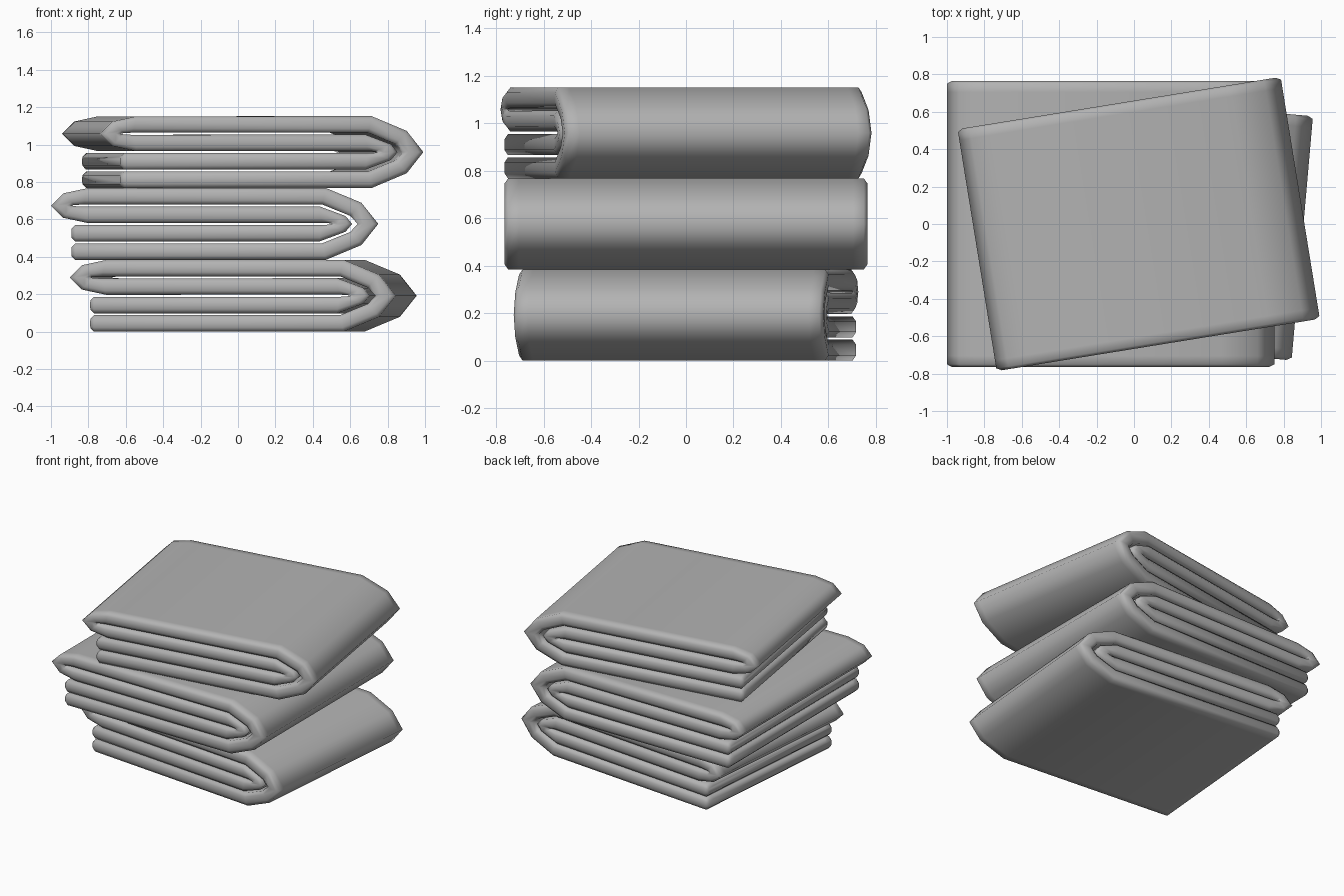
import bpy
import bmesh
import math

cube = bpy.data.objects.get("Cube")
if cube:
    bpy.data.objects.remove(cube, do_unlink=True)

GREY = (0.45, 0.45, 0.45, 1.0)
cloth = bpy.data.materials.new("grey cloth")
cloth.use_nodes = True
cloth.diffuse_color = GREY
cloth.node_tree.nodes["Principled BSDF"].inputs["Base Color"].default_value = GREY

HEIGHT = 0.384
END_X = -0.765


def fold(mid_z, half):
    """Mirror half a fold, given as (x, height above mid) from tip to flat, into rising order."""
    lower = [(x, mid_z - h) for x, h in reversed(half)]
    upper = [(x, mid_z + h) for x, h in half[1:]]
    return lower + upper


# The four folds: big right bend and left bend, each with an outside and an inside
mid, high = 0.192, 0.29
right_out = fold(mid, [(0.875, 0), (0.785, 0.113), (0.595, 0.192)])
right_in = fold(mid, [(0.765, 0), (0.725, 0.043), (0.575, 0.104)])
left_out = fold(high, [(-0.875, 0), (-0.81, 0.065), (-0.68, 0.093)])
left_in = fold(high, [(-0.765, 0), (-0.75, 0.003), (-0.70, 0.006)])
core_out = fold(mid, [(0.735, 0), (0.70, 0.042), (0.56, 0.094)])
core_in = fold(mid, [(0.63, 0), (0.61, 0.004), (0.57, 0.006)])


def ends(z, flip=False):
    pts = [(END_X, z), (END_X + 0.02, z)]
    return pts[::-1] if flip else pts


# Two sides of the cloth strip, followed from the bottom layer to the second layer
side_a = ends(0) + right_out + left_out[::-1] + core_in[::-1] + ends(0.186, True)
side_b = ends(0.088) + right_in + left_in[::-1] + core_out[::-1] + ends(0.098, True)


def rim_section(half_depth):
    """Rounded cross-section of the strip: (position across thickness, y)."""
    d = half_depth
    edge = [(0, d - 0.06), (0, d - 0.015), (0.25, d), (0.75, d), (1, d - 0.015), (1, d - 0.06)]
    return edge + [(u, -y) for u, y in reversed(edge)]


def folded_towel(name, location, depth, angle):
    bm = bmesh.new()
    section = rim_section(depth / 2)
    rings = []
    last = len(side_a) - 1
    for i, (a, b) in enumerate(zip(side_a, side_b)):
        tip = i in (0, last)
        ring = []
        for u, y in section:
            if tip:  # round off the free ends of the strip
                u = 0.5 + (u - 0.5) * 0.55
                y *= 0.985
            x = a[0] + (b[0] - a[0]) * u
            z = a[1] + (b[1] - a[1]) * u
            ring.append(bm.verts.new((x, y, z)))
        rings.append(ring)
    n = len(section)
    for r, s in zip(rings, rings[1:]):
        for k in range(n):
            m = (k + 1) % n
            bm.faces.new((r[k], r[m], s[m], s[k]))
    bm.faces.new(rings[0])
    bm.faces.new(rings[-1])
    bmesh.ops.recalc_face_normals(bm, faces=bm.faces)
    for f in bm.faces:
        f.smooth = True
    mesh = bpy.data.meshes.new(name)
    bm.to_mesh(mesh)
    bm.free()
    mesh.materials.append(cloth)
    obj = bpy.data.objects.new(name, mesh)
    obj.location = location
    obj.rotation_euler.z = math.radians(angle)
    bpy.context.collection.objects.link(obj)


# Stack of three towels
folded_towel("bottom_towel", (0.028, 0, 0), 1.31, -5)
folded_towel("middle_towel", (-0.125, 0, HEIGHT), 1.53, 0)
folded_towel("top_towel", (0.025, 0, HEIGHT * 2), 1.31, 9.2)
